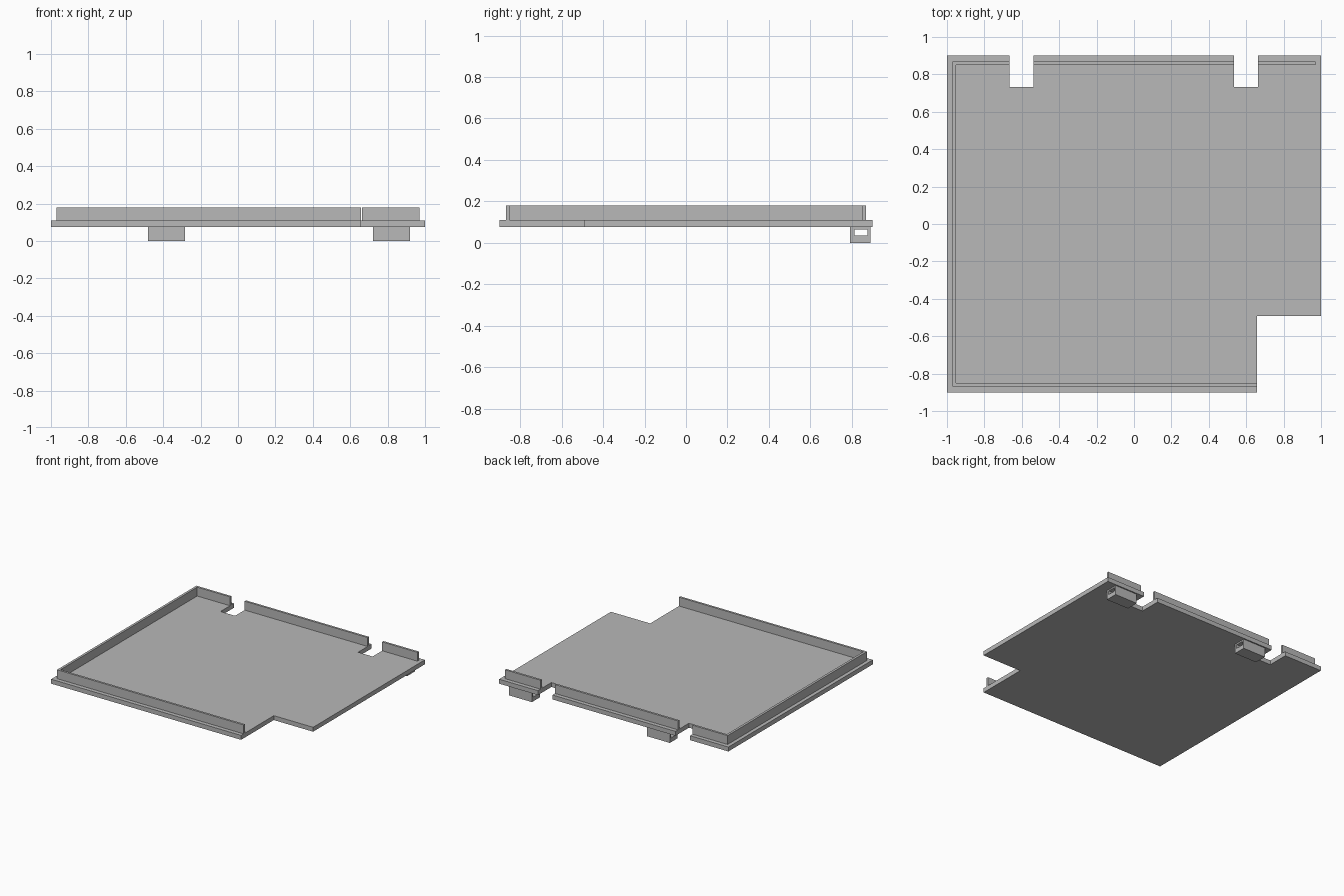
import bpy
import bmesh

if "Cube" in bpy.data.objects:
    bpy.data.objects.remove(bpy.data.objects["Cube"])

grey = bpy.data.materials.new("plain grey")
grey.diffuse_color = (0.48, 0.48, 0.48, 1)
grey.use_nodes = True
grey.node_tree.nodes["Principled BSDF"].inputs["Base Color"].default_value = grey.diffuse_color

BOTTOM, TOP, RIM = 0.075, 0.11, 0.18


def finish(bm, name):
    bmesh.ops.recalc_face_normals(bm, faces=bm.faces)
    mesh = bpy.data.meshes.new(name)
    bm.to_mesh(mesh)
    bm.free()
    mesh.materials.append(grey)
    ob = bpy.data.objects.new(name, mesh)
    bpy.context.collection.objects.link(ob)
    return ob


def prism(name, outline, z0, z1):
    """Extrude a flat outline upwards from z0 to z1."""
    bm = bmesh.new()
    face = bm.faces.new([bm.verts.new((x, y, z0)) for x, y in outline])
    ext = bmesh.ops.extrude_face_region(bm, geom=[face])
    up = [v for v in ext["geom"] if isinstance(v, bmesh.types.BMVert)]
    bmesh.ops.translate(bm, verts=up, vec=(0, 0, z1 - z0))
    return finish(bm, name)


def rect(x0, x1, y0, y1):
    return [(x0, y0), (x1, y0), (x1, y1), (x0, y1)]


def strap_loop(name, x0, x1):
    """Rectangular tube running along x, hanging below the plate."""
    bm = bmesh.new()
    rings = []
    for x in (x0, x1):
        for profile in (rect(0.792, 0.89, 0, BOTTOM), rect(0.812, 0.876, 0.034, 0.064)):
            rings.append([bm.verts.new((x, y, z)) for y, z in profile])
    out0, in0, out1, in1 = rings
    for a, b in ((out0, in0), (out1, in1), (out0, out1), (in0, in1)):
        for i in range(4):
            j = (i + 1) % 4
            bm.faces.new((a[i], a[j], b[j], b[i]))
    return finish(bm, name)


# Base plate with two back slots and a cut front corner
prism("base_plate", [
    (-1, -0.9), (0.657, -0.9), (0.657, -0.492), (1, -0.492), (1, 0.9),
    (0.662, 0.9), (0.662, 0.732), (0.535, 0.732), (0.535, 0.9),
    (-0.538, 0.9), (-0.538, 0.732), (-0.666, 0.732), (-0.666, 0.9), (-1, 0.9),
], BOTTOM, TOP)

# Raised rim: a wrapped section, then two straight back sections
prism("rim_wrap", [
    (0.657, -0.868), (0.657, -0.851), (-0.952, -0.851), (-0.952, 0.851),
    (-0.666, 0.851), (-0.666, 0.868), (-0.971, 0.868), (-0.971, -0.868),
], TOP, RIM)
prism("rim_back_middle", rect(-0.538, 0.535, 0.851, 0.868), TOP, RIM)
prism("rim_back_right", rect(0.662, 0.97, 0.851, 0.868), TOP, RIM)

# Strap loops under the back edge
strap_loop("strap_loop_left", -0.482, -0.284)
strap_loop("strap_loop_right", 0.721, 0.919)
